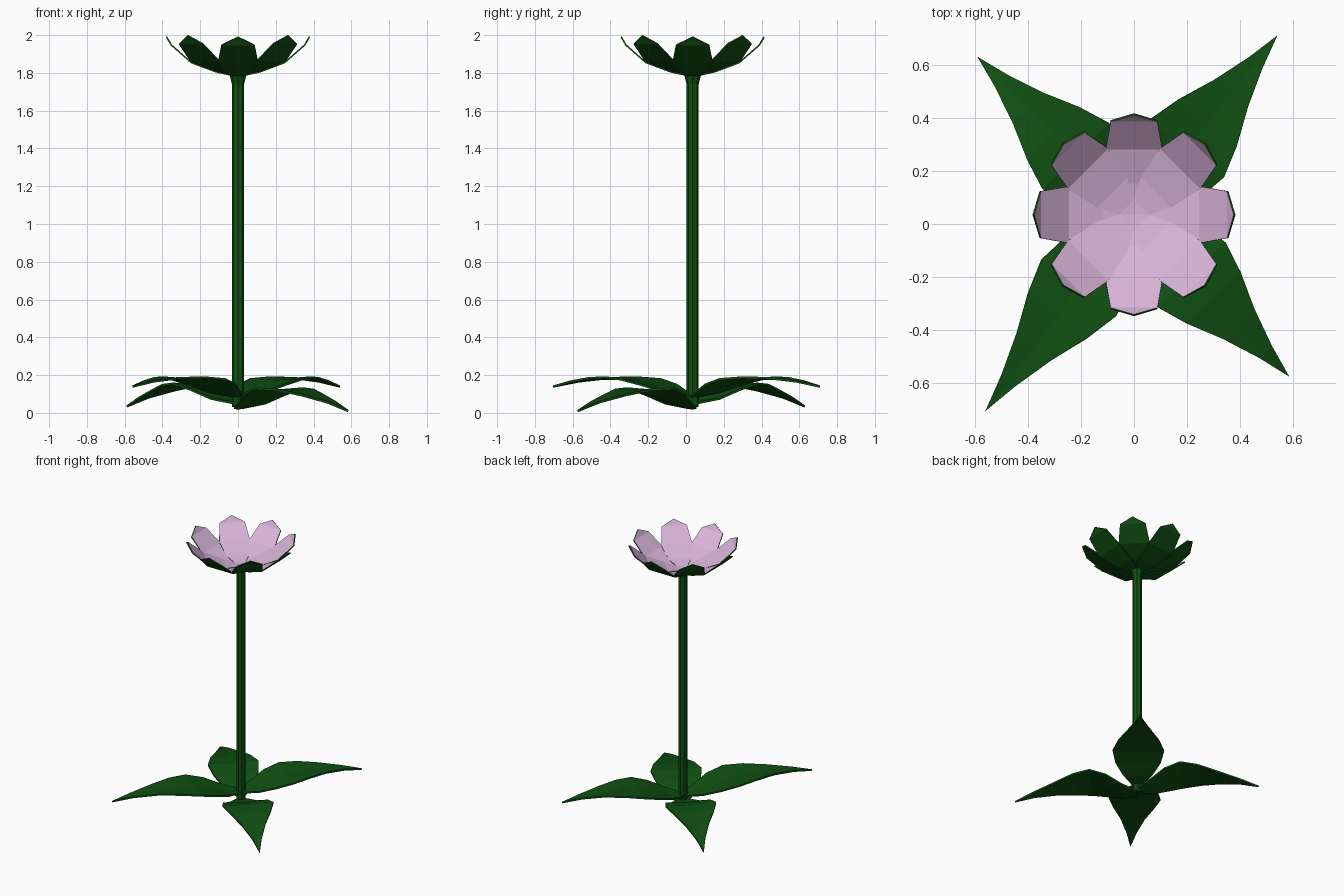
import bpy
import bmesh
from math import atan2, cos, sin, radians, hypot

cube = bpy.data.objects.get("Cube")
if cube:
    bpy.data.objects.remove(cube)

CENTRE_Y = 0.035


def make_material(name, colour):
    mat = bpy.data.materials.new(name)
    mat.use_nodes = True
    mat.diffuse_color = colour
    bsdf = next(n for n in mat.node_tree.nodes if n.type == 'BSDF_PRINCIPLED')
    bsdf.inputs["Base Color"].default_value = colour
    bsdf.inputs["Roughness"].default_value = 0.8
    return mat


green = make_material("leaf_green", (0.005, 0.078, 0.006, 1))
pink = make_material("petal_pink", (0.70, 0.46, 0.70, 1))


def add_object(name, bm, mats):
    mesh = bpy.data.meshes.new(name)
    bm.to_mesh(mesh)
    bm.free()
    for mat in mats:
        mesh.materials.append(mat)
    obj = bpy.data.objects.new(name, mesh)
    bpy.context.collection.objects.link(obj)
    return obj


def blade(name, stations, angle, mats, thickness, lift=0.0, cup=0.0, stretch=1.0):
    """Strip along a radial direction; stations are (distance, height, half width)."""
    bm = bmesh.new()
    c, s = cos(angle), sin(angle)
    rows = []
    for r, z, w in stations:
        row = []
        for side in (1, 0, -1):
            u, v = r * stretch, side * w
            height = z + lift + abs(side) * w * cup
            row.append(bm.verts.new((u * c - v * s, CENTRE_Y + u * s + v * c, height)))
        rows.append(row)
    for a, b in zip(rows, rows[1:]):
        for k in range(2):
            bm.faces.new((a[k + 1], b[k + 1], b[k], a[k]))
    bmesh.ops.remove_doubles(bm, verts=bm.verts[:], dist=0.0005)
    obj = add_object(name, bm, mats)
    shell = obj.modifiers.new("thickness", 'SOLIDIFY')
    shell.thickness = thickness
    shell.offset = -1
    shell.material_offset = len(mats) - 1
    shell.material_offset_rim = len(mats) - 1
    return obj


# Stem with a small flare under the flower
bm = bmesh.new()
rings = []
for z, radius in ((0.03, 0.032), (1.74, 0.032), (1.79, 0.045)):
    rings.append([bm.verts.new((radius * cos(radians(a)), CENTRE_Y + radius * sin(radians(a)), z))
                  for a in range(0, 360, 45)])
for low, high in zip(rings, rings[1:]):
    for i in range(8):
        j = (i + 1) % 8
        bm.faces.new((low[i], low[j], high[j], high[i]))
bm.faces.new(rings[0][::-1])
bm.faces.new(rings[-1])
add_object("stem", bm, [green])

# Two layers of petals, pink above and green below
petal = [(0.0, 1.79, 0.012), (0.04, 1.793, 0.04), (0.117, 1.81, 0.08),
         (0.245, 1.858, 0.107), (0.35, 1.95, 0.088), (0.375, 1.993, 0.0)]
for i in range(8):
    upper = i % 2
    layer = "upper_petal" if upper else "lower_petal"
    blade(f"{layer}_{i // 2 + 1}", petal, radians(45 * i), [pink, green], 0.008,
          lift=0.008 * upper)

# Two pairs of arching leaves
low_leaf = [(0.0, 0.03, 0.03), (0.1, 0.05, 0.1), (0.2, 0.095, 0.155), (0.31, 0.125, 0.176),
            (0.43, 0.12, 0.14), (0.565, 0.095, 0.082), (0.71, 0.06, 0.033), (0.838, 0.015, 0.0)]
high_leaf = [(0.0, 0.09, 0.03), (0.1, 0.11, 0.1), (0.2, 0.145, 0.155), (0.31, 0.173, 0.176),
             (0.43, 0.185, 0.14), (0.565, 0.185, 0.082), (0.71, 0.17, 0.033), (0.838, 0.145, 0.0)]
leaves = [("back_left_leaf", high_leaf, 0.54, 0.71, 0.0),
          ("back_right_leaf", low_leaf, -0.59, 0.63, 0.025),
          ("front_right_leaf", high_leaf, -0.56, -0.705, 0.0),
          ("front_left_leaf", low_leaf, 0.585, -0.575, 0.0)]
for name, profile, x, y, lift in leaves:
    dy = y - CENTRE_Y
    blade(name, profile, atan2(dy, x), [green], 0.012, lift=lift, cup=0.06,
          stretch=hypot(x, dy) / profile[-1][0])
